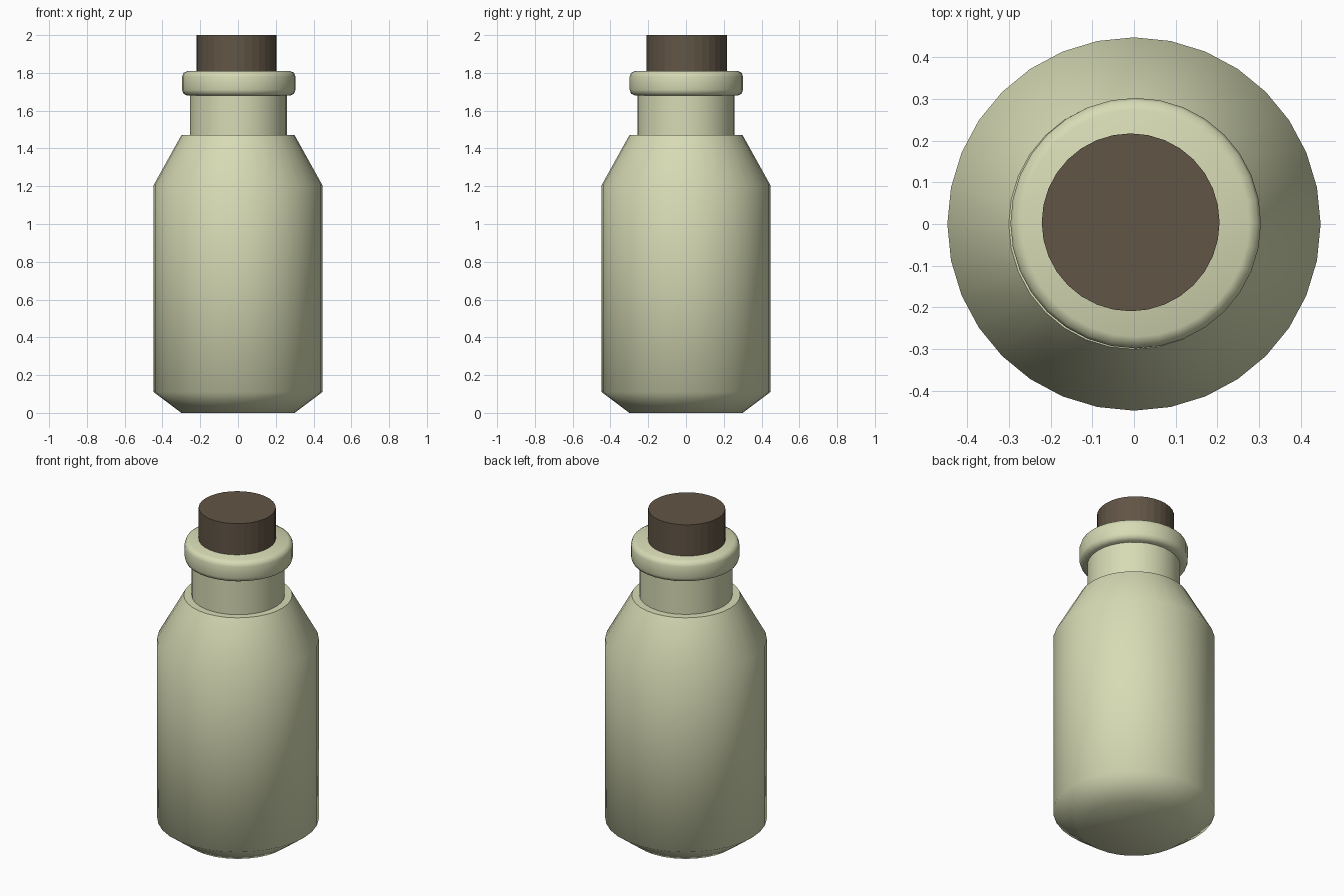
import bpy, bmesh, math

if "Cube" in bpy.data.objects:
    bpy.data.objects.remove(bpy.data.objects["Cube"])

SEG = 32


def material(name, rgb):
    m = bpy.data.materials.new(name)
    m.diffuse_color = (*rgb, 1.0)
    m.use_nodes = True
    m.node_tree.nodes["Principled BSDF"].inputs["Base Color"].default_value = m.diffuse_color
    return m


def lathe(name, profile, mat, centre=(0, 0), smooth_angle=None):
    """Revolve (radius, z) points about a vertical axis and cap both ends."""
    bm = bmesh.new()
    rings = []
    for r, z in profile:
        rings.append([bm.verts.new((r * math.cos(2 * math.pi * i / SEG),
                                    r * math.sin(2 * math.pi * i / SEG), z))
                      for i in range(SEG)])
    for a, b in zip(rings, rings[1:]):
        for i in range(SEG):
            j = (i + 1) % SEG
            bm.faces.new((a[i], a[j], b[j], b[i]))
    bm.faces.new(rings[0][::-1])
    bm.faces.new(rings[-1])
    mesh = bpy.data.meshes.new(name)
    bm.to_mesh(mesh)
    bm.free()
    mesh.materials.append(mat)
    obj = bpy.data.objects.new(name, mesh)
    obj.location = (*centre, 0)
    bpy.context.collection.objects.link(obj)
    if smooth_angle is not None:
        bpy.ops.object.select_all(action='DESELECT')
        obj.select_set(True)
        bpy.context.view_layer.objects.active = obj
        bpy.ops.object.shade_smooth_by_angle(angle=math.radians(smooth_angle))
    return obj


glass = material("pale_glass", (0.68, 0.71, 0.46))
cork = material("cork", (0.12, 0.09, 0.06))

# Body with chamfered base and sloping shoulder
lathe("bottle_body", [(0.30, 0), (0.447, 0.11), (0.447, 1.205), (0.30, 1.47)],
      glass, smooth_angle=58)

# Neck
lathe("bottle_neck", [(0.257, 1.46), (0.257, 1.70)], glass, (0.002, -0.001), 40)

# Rounded lip
lathe("bottle_lip", [(0.272, 1.68), (0.293, 1.69), (0.30, 1.71),
                     (0.30, 1.78), (0.293, 1.80), (0.272, 1.81)],
      glass, (0.004, 0.002), 70)

# Stopper
lathe("cork_stopper", [(0.213, 1.70), (0.213, 2.0)], cork, (-0.008, 0.004), 5)
